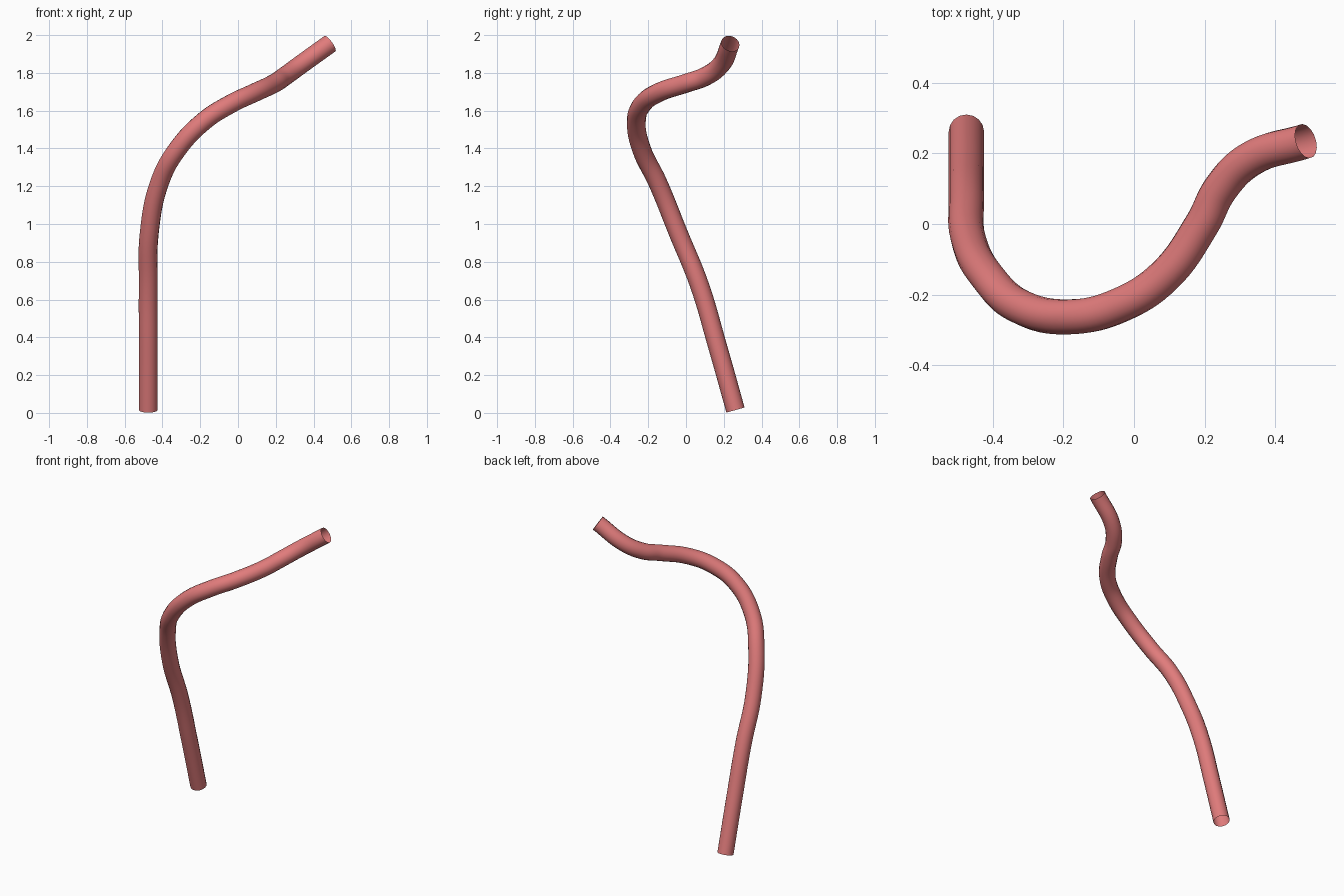
import bpy

if "Cube" in bpy.data.objects:
    bpy.data.objects.remove(bpy.data.objects["Cube"])

# Centre line of the bent tube, bottom to top
path = [
    (-0.475, 0.262, 0.015), (-0.475, 0.165, 0.36), (-0.475, 0.07, 0.68),
    (-0.47, -0.04, 0.95), (-0.415, -0.15, 1.22), (-0.325, -0.233, 1.39),
    (-0.18, -0.263, 1.545), (-0.04, -0.23, 1.635), (0.087, -0.147, 1.695),
    (0.193, 0.0, 1.745), (0.245, 0.1, 1.78), (0.327, 0.182, 1.84),
    (0.487, 0.235, 1.955),
]

curve = bpy.data.curves.new("bent_tube", "CURVE")
curve.dimensions = "3D"
curve.bevel_depth = 0.05
curve.bevel_resolution = 6
curve.resolution_u = 8
curve.use_fill_caps = False  # open ends
spline = curve.splines.new("BEZIER")
spline.bezier_points.add(len(path) - 1)
for point, co in zip(spline.bezier_points, path):
    point.co = co
    point.handle_left_type = point.handle_right_type = "AUTO"
spline.use_smooth = True

tube = bpy.data.objects.new("bent_tube", curve)
bpy.context.collection.objects.link(tube)

# Tube colour
mat = bpy.data.materials.new("tube_red")
mat.diffuse_color = (0.75, 0.2, 0.2, 1)
mat.use_nodes = True
mat.node_tree.nodes["Principled BSDF"].inputs["Base Color"].default_value = mat.diffuse_color
curve.materials.append(mat)
